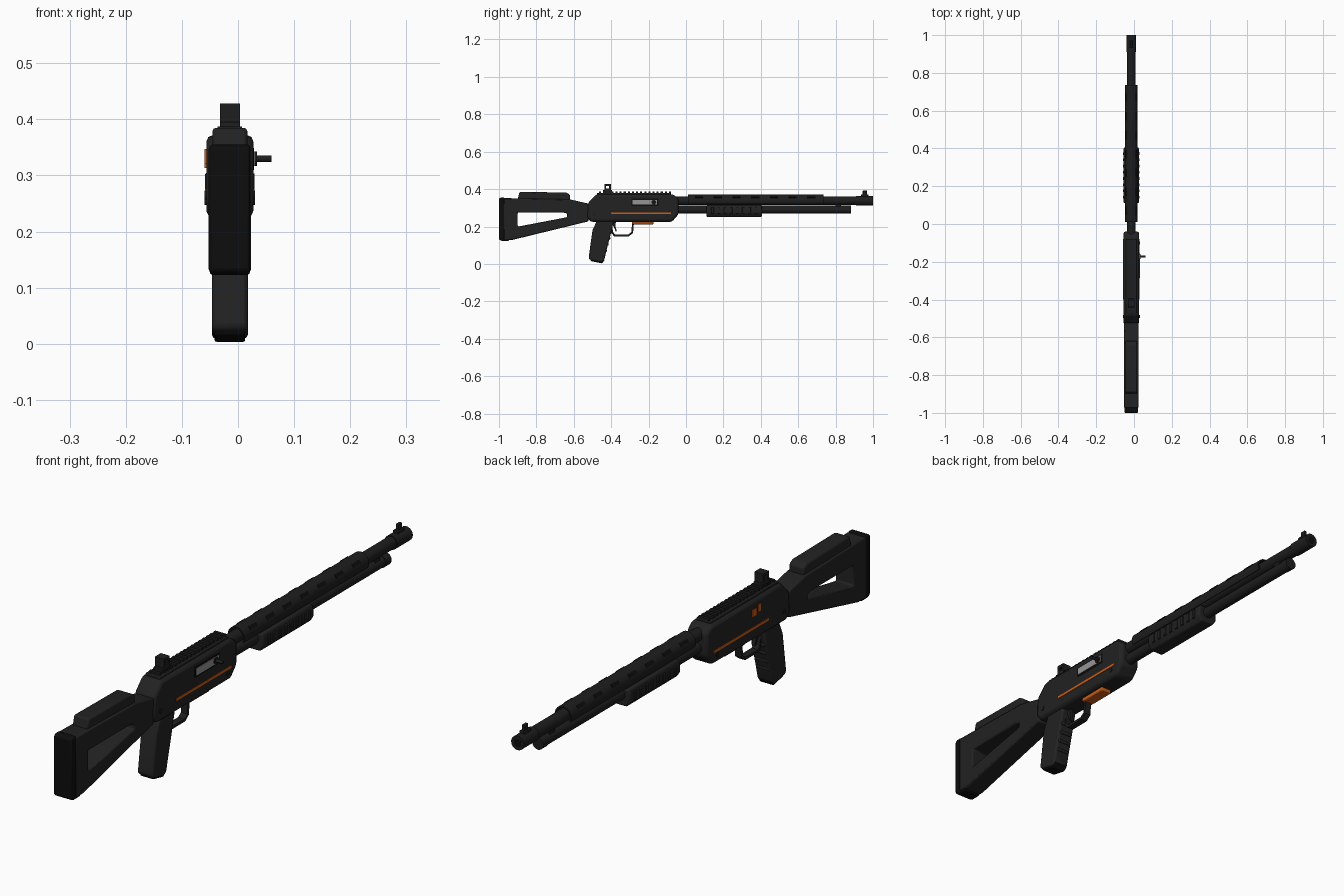
import bpy, bmesh, math
from mathutils import Matrix, Vector

cube = bpy.data.objects.get("Cube")
if cube:
    bpy.data.objects.remove(cube, do_unlink=True)

CX = -0.0145      # centre line of the long parts


def material(name, rgb, rough=0.6):
    m = bpy.data.materials.new(name)
    m.use_nodes = True
    m.diffuse_color = (*rgb, 1)
    b = m.node_tree.nodes["Principled BSDF"]
    b.inputs["Base Color"].default_value = (*rgb, 1)
    b.inputs["Roughness"].default_value = rough
    return m


POLYMER = material("dark polymer", (0.016, 0.016, 0.016))
METAL = material("dark metal", (0.013, 0.013, 0.014))
BLACK = material("black", (0.004, 0.004, 0.004))
ORANGE = material("orange accent", (0.6, 0.11, 0.008))
STEEL = material("bright steel", (0.3, 0.3, 0.3))


def finish(name, bm, mat, bevel=0.0, smooth=False):
    bmesh.ops.recalc_face_normals(bm, faces=bm.faces)
    me = bpy.data.meshes.new(name)
    bm.to_mesh(me)
    bm.free()
    ob = bpy.data.objects.new(name, me)
    bpy.context.collection.objects.link(ob)
    me.materials.append(mat)
    if bevel:
        mod = ob.modifiers.new("soft edges", "BEVEL")
        mod.width, mod.segments, mod.limit_method = bevel, 2, "ANGLE"
    if smooth or bevel:
        bpy.ops.object.select_all(action="DESELECT")
        ob.select_set(True)
        bpy.context.view_layer.objects.active = ob
        bpy.ops.object.shade_smooth_by_angle(angle=math.radians(35))
    return ob


def prism(name, pts, half, mat, hole=None, bevel=0.0, x=CX):
    """Side profile in y, z extruded across x; hole has as many points as pts."""
    bm = bmesh.new()

    def ring(p, s):
        return [bm.verts.new((x + s * half, y, z)) for y, z in p]
    a, b = ring(pts, -1), ring(pts, 1)
    n = len(pts)
    c, d = (ring(hole, -1), ring(hole, 1)) if hole else (None, None)
    if not hole:
        bm.faces.new(a)
        bm.faces.new(b)
    for i in range(n):
        j = (i + 1) % n
        bm.faces.new((a[i], a[j], b[j], b[i]))
        if hole:
            bm.faces.new((c[i], c[j], d[j], d[i]))
            bm.faces.new((a[i], a[j], c[j], c[i]))
            bm.faces.new((b[i], b[j], d[j], d[i]))
    return finish(name, bm, mat, bevel)


def box(name, x, y, z, mat, bevel=0.0):
    """Box from (low, high) pairs."""
    bm = bmesh.new()
    bmesh.ops.create_cube(bm, size=1)
    for v in bm.verts:
        v.co = Vector([(r[0] + r[1]) / 2 + k * (r[1] - r[0]) for r, k in zip((x, y, z), v.co)])
    return finish(name, bm, mat, bevel)


def rod(name, p, q, r, mat, sides=24):
    p, q = Vector(p), Vector(q)
    bm = bmesh.new()
    rot = (q - p).to_track_quat("Z", "Y").to_matrix().to_4x4()
    bmesh.ops.create_cone(bm, cap_ends=True, segments=sides, radius1=r, radius2=r,
                          depth=(q - p).length, matrix=Matrix.Translation((p + q) / 2) @ rot)
    return finish(name, bm, mat, smooth=True)


def mid(w):
    return (CX - w, CX + w)


# Stock with open frame, butt pad and cheek rest
prism("stock", [(-.975, .128), (-.975, .352), (-.62, .345), (-.52, .322), (-.52, .228), (-.93, .128)],
      .038, POLYMER, bevel=.006,
      hole=[(-.9, .2), (-.9, .275), (-.66, .275), (-.635, .27), (-.635, .25), (-.87, .205)])
prism("butt_pad", [(-1, .13), (-1, .35), (-.99, .355), (-.97, .355), (-.945, .123), (-.985, .123)],
      .036, BLACK, bevel=.005)
prism("cheek_rest", [(-.9, .345), (-.89, .385), (-.64, .382), (-.62, .37), (-.62, .34)],
      .031, POLYMER, bevel=.006)

# Receiver
prism("receiver", [(-.53, .25), (-.525, .325), (-.48, .372), (-.07, .372), (-.04, .35),
                   (-.04, .265), (-.075, .225), (-.51, .225)], .042, POLYMER, bevel=.012)
box("rail", mid(.03), (-.475, -.08), (.365, .38), METAL, .003)
for i in range(18):
    y = -.465 + i * .022
    box("rail_tooth", mid(.022), (y, y + .011), (.378, .387), METAL)
for side in (-1, 1):
    x = CX + side * .042
    box("side_stripe", (x - .002, x + .002), (-.4, -.08), (.267, .276), ORANGE)
    for y, z in ((-.49, .265), (-.1, .255)):
        rod("pin", (x - side * .01, y, z), (x + side * .003, y, z), .008, METAL, 12)

# Loading gate and small coloured marks
box("loading_gate", mid(.022), (-.29, -.175), (.212, .228), ORANGE, .003)
left = CX - .042
box("mark_long", (left - .003, left + .002), (-.327, -.303), (.313, .34), ORANGE)
box("mark_short", (left - .003, left + .002), (-.355, -.337), (.32, .347), ORANGE)

# Ejection port, bolt and handle
right = CX + .042
box("port_frame", (right - .004, right + .001), (-.292, -.148), (.31, .349), BLACK)
box("bolt", (right - .004, right + .003), (-.285, -.155), (.317, .343), STEEL)
rod("handle_base", (right, -.172, .33), (right + .006, -.172, .33), .013, METAL, 16)
rod("bolt_handle", (right, -.172, .33), (.06, -.172, .33), .006, METAL, 16)

# Rear sight with a peep hole
box("rear_sight_base", mid(.018), (-.445, -.395), (.375, .395), METAL, .002)
prism("rear_sight", [(-.436, .39), (-.436, .428), (-.402, .428), (-.402, .39)], .018, METAL,
      hole=[(-.427, .404), (-.427, .418), (-.411, .418), (-.411, .404)])

# Pistol grip with finger ridges
prism("grip", [(-.475, .235), (-.5, .18), (-.521, .03), (-.51, .02), (-.45, .008), (-.437, .02),
               (-.428, .06), (-.405, .15), (-.385, .235)], .032, POLYMER, bevel=.007)
for i in range(4):
    y, z = -.431 + i * .009, .065 + i * .033
    box("grip_ridge", mid(.027), (y - .03, y + .008), (z, z + .012), POLYMER, .003)
prism("grip_cap", [(-.515, .03), (-.508, .015), (-.45, .003), (-.435, .02)], .027, BLACK, bevel=.003)

# Trigger and guard
guard = [(-.41, .225), (-.398, .165), (-.385, .148), (-.305, .148), (-.283, .165), (-.278, .225)]
inner = [(-.4, .225), (-.389, .17), (-.38, .158), (-.309, .158), (-.292, .17), (-.288, .225)]
prism("trigger_guard", guard, .013, METAL, hole=inner)
prism("trigger", [(-.4, .228), (-.385, .195), (-.375, .172), (-.37, .175), (-.377, .2), (-.375, .228)],
      .007, METAL)

# Barrel, muzzle and magazine tube
BZ, TZ = .338, .291
rod("barrel", (CX, -.06, BZ), (CX, .95, BZ), .0225, METAL)
rod("muzzle", (CX, .91, BZ), (CX, 1, BZ), .026, METAL)
rod("bore", (CX, .995, BZ), (CX, 1.0005, BZ), .015, BLACK)
rod("magazine_tube", (CX, -.06, TZ), (CX, .88, TZ), .0205, METAL)
rod("magazine_cap", (CX, .85, TZ), (CX, .882, TZ), .0225, METAL)
box("tube_bracket", mid(.012), (.8, .83), (.295, .33), METAL)
box("front_sight_base", mid(.01), (.935, .975), (.355, .372), METAL, .002)
box("front_sight_post", mid(.006), (.945, .967), (.37, .392), METAL, .002)

# Heat shield: arched shell over the barrel
bm = bmesh.new()
rings = []
for y in (.01, .735):
    arc = []
    for r, order in ((.034, 1), (.029, -1)):
        for k in range(17)[::order]:
            a = math.radians(-32 + k * 244 / 16)
            arc.append(bm.verts.new((CX + r * math.cos(a), y, BZ + r * math.sin(a))))
    rings.append(arc)
    bm.faces.new(arc)
n = len(rings[0])
for i in range(n):
    j = (i + 1) % n
    bm.faces.new((rings[0][i], rings[0][j], rings[1][j], rings[1][i]))
finish("heat_shield", bm, METAL, smooth=True)
for side in (-1, 1):
    for i in range(7):
        slot = box("shield_slot", (-.007, .007), (-.022, .022), (-.002, .002), BLACK)
        a = side * math.radians(52)
        slot.rotation_euler = (0, a, 0)
        slot.location = (CX + .033 * math.sin(a), .07 + i * .1, BZ + .033 * math.cos(a))

# Sliding fore-end with ribs
bm = bmesh.new()
section = [(-.034, .315), (-.04, .3), (-.04, .27), (-.026, .25), (.026, .25), (.04, .27), (.04, .3), (.034, .315)]
ends = [[bm.verts.new((CX + x, y, z)) for x, z in section] for y in (.11, .405)]
for e in ends:
    bm.faces.new(e)
for i in range(len(section)):
    j = (i + 1) % len(section)
    bm.faces.new((ends[0][i], ends[0][j], ends[1][j], ends[1][i]))
finish("fore_end", bm, POLYMER, bevel=.005)
for side in (-1, 1):
    for i in range(8):
        x, y = CX + side * .04, .135 + i * .033
        box("fore_end_rib", (x - .004, x + .004), (y, y + .014), (.268, .304), POLYMER, .002)
